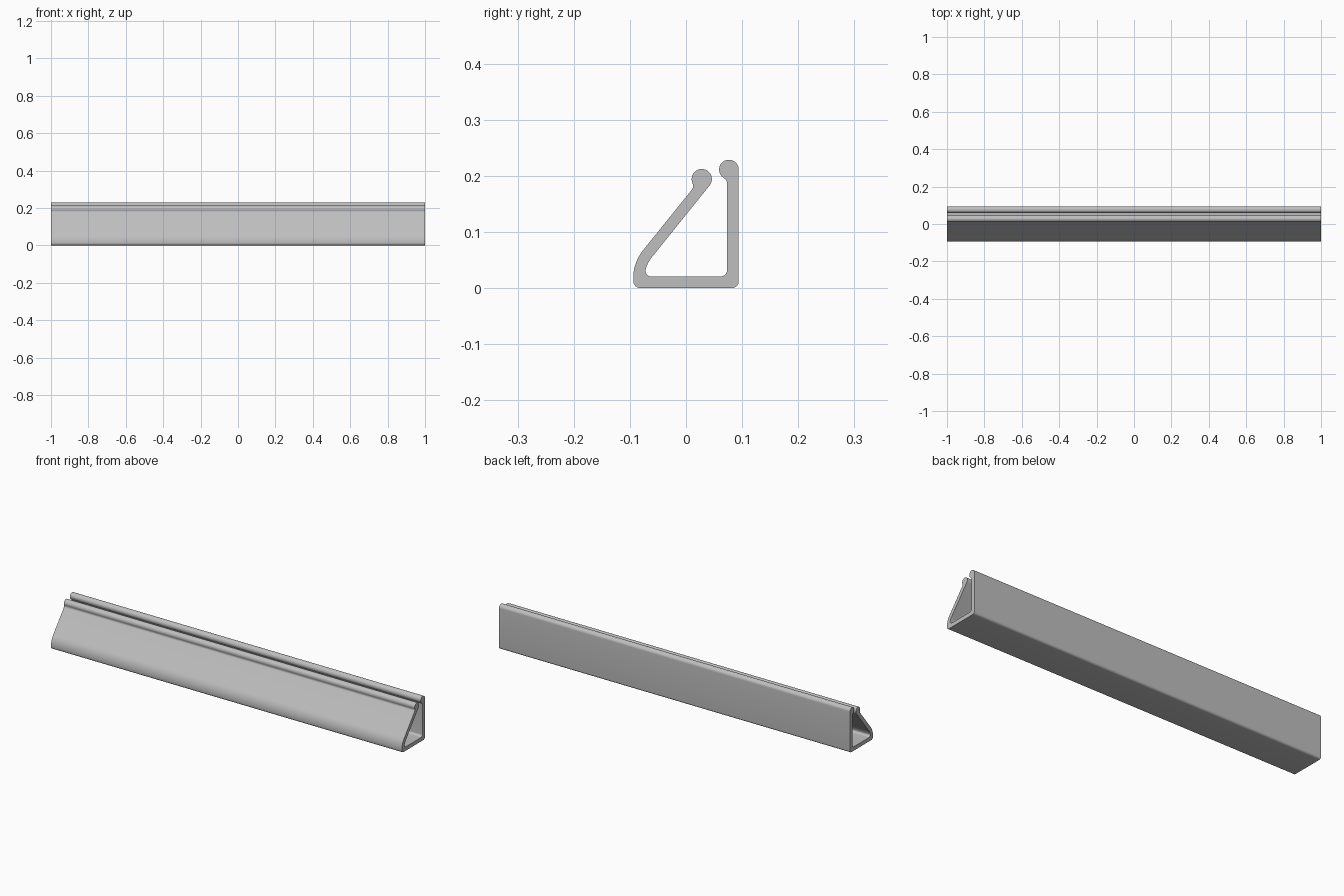
import bpy, bmesh
from math import radians, cos, sin

if "Cube" in bpy.data.objects:
    bpy.data.objects.remove(bpy.data.objects["Cube"])


def arc(cy, cz, r, a0, a1, n):
    """Points of an arc in the YZ plane, angles in degrees."""
    return [(cy + r * cos(radians(a0 + (a1 - a0) * i / n)),
             cz + r * sin(radians(a0 + (a1 - a0) * i / n))) for i in range(n + 1)]


# Cross-section: one closed outline, counter-clockwise seen from +x
profile = (
    arc(0.082, 0.012, 0.012, -90, 0, 8)              # outer back corner
    + arc(0.0765, 0.211, 0.0175, 0, 239.4, 28)       # bead on the upright wall
    + arc(0.0615, 0.1856, 0.012, 59.4, 0, 6)         # neck under that bead
    + arc(0.0615, 0.0325, 0.012, 0, -90, 8)          # inner back corner
    + arc(-0.0623, 0.0305, 0.010, -90, -195.1, 8)    # inner front corner
    + arc(-0.016, 0.018, 0.058, 164.9, 141.2, 6)[1:]  # inner bend
    + arc(0.0281, 0.194, 0.018, -38.8, 203.4, 28)    # bead on the sloped wall
    + arc(0.0006, 0.1821, 0.012, 23.4, -38.8, 6)[1:]  # neck under that bead
    + arc(-0.016, 0.018, 0.078, 141.2, 185.2, 10)    # outer bend
    + arc(-0.0817, 0.012, 0.012, 185.2, 270, 8)[1:]  # outer front corner
)

# Extrude the section along the full length
bm = bmesh.new()
cap = bm.faces.new([bm.verts.new((-1, y, z)) for y, z in profile])
ext = bmesh.ops.extrude_face_region(bm, geom=[cap], use_keep_orig=True)
bmesh.ops.translate(bm, vec=(2, 0, 0),
                    verts=[g for g in ext["geom"] if isinstance(g, bmesh.types.BMVert)])
bmesh.ops.remove_doubles(bm, verts=bm.verts, dist=1e-5)
bmesh.ops.recalc_face_normals(bm, faces=bm.faces)
mesh = bpy.data.meshes.new("clip_strip")
bm.to_mesh(mesh)
bm.free()

strip = bpy.data.objects.new("clip_strip", mesh)
bpy.context.collection.objects.link(strip)

# Plain grey finish
grey = bpy.data.materials.new("light_grey")
grey.diffuse_color = (0.52, 0.52, 0.52, 1)
grey.use_nodes = True
grey.node_tree.nodes["Principled BSDF"].inputs["Base Color"].default_value = grey.diffuse_color
mesh.materials.append(grey)

bpy.context.view_layer.objects.active = strip
strip.select_set(True)
bpy.ops.object.shade_smooth_by_angle(angle=radians(30))
